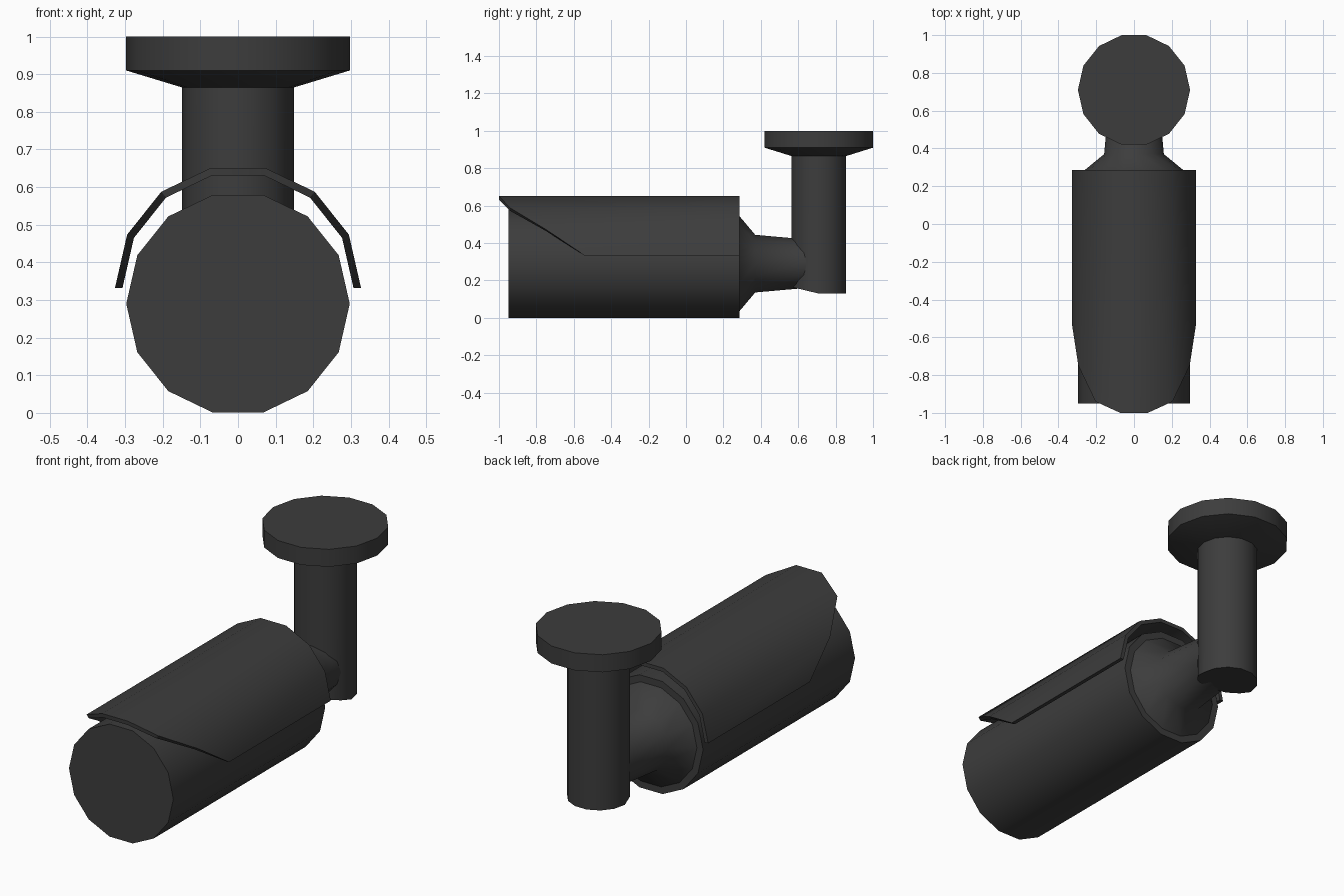
import bpy, bmesh, math

if "Cube" in bpy.data.objects:
    bpy.data.objects.remove(bpy.data.objects["Cube"])

SIDES = 14
STEP = 2 * math.pi / SIDES

grey = bpy.data.materials.new("dark grey")
grey.diffuse_color = (0.046, 0.046, 0.046, 1)
grey.use_nodes = True
grey.node_tree.nodes["Principled BSDF"].inputs["Base Color"].default_value = grey.diffuse_color


def finish(bm, name, angle=30):
    bmesh.ops.recalc_face_normals(bm, faces=bm.faces)
    mesh = bpy.data.meshes.new(name)
    bm.to_mesh(mesh)
    bm.free()
    mesh.materials.append(grey)
    ob = bpy.data.objects.new(name, mesh)
    bpy.context.collection.objects.link(ob)
    bpy.ops.object.select_all(action='DESELECT')
    ob.select_set(True)
    bpy.context.view_layer.objects.active = ob
    bpy.ops.object.shade_smooth_by_angle(angle=math.radians(angle))
    return ob


def bridge(bm, a, b, closed=True):
    n = len(a)
    for i in range(n if closed else n - 1):
        j = (i + 1) % n
        bm.faces.new((a[i], a[j], b[j], b[i]))


def lathe(name, profile, place, angle=30):
    """Capped 14-sided solid from (radius, distance along axis) pairs."""
    bm = bmesh.new()
    rings = [[bm.verts.new(place(r * math.cos(i * STEP), r * math.sin(i * STEP), d))
              for i in range(SIDES)] for r, d in profile]
    for a, b in zip(rings, rings[1:]):
        bridge(bm, a, b)
    bm.faces.new(rings[0])
    bm.faces.new(rings[-1])
    return finish(bm, name, angle)


def along_y(u, v, d):
    return (u, d, 0.29 + v)


def along_z(u, v, d):
    return (u, 0.71 + v, d)


# Camera housing and tapered neck
lathe("camera_body", [(0.297, -0.95), (0.297, 0.285)], along_y)
lathe("neck", [(0.264, 0.283), (0.158, 0.37), (0.137, 0.6), (0.134, 0.66)], along_y, 50)

# Ceiling flange with sloped underside
lathe("ceiling_flange", [(0.149, 0.865), (0.297, 0.91), (0.297, 1.0)], along_z)

# Post, with its bottom sloping up towards the neck
def post_place(u, v, d):
    lift = max(0, -v) * 0.24 if d < 0.5 else 0
    return (u, 0.71 + v, d + lift)

lathe("mount_post", [(0.149, 0.13), (0.149, 0.87)], post_place)

# Sun shade: half tube with a swept-back front edge
front = [-0.54, -0.75, -0.94, -1.0]
front += front[::-1]
bm = bmesh.new()


def shade_row(r, ys):
    return [bm.verts.new((r * math.cos(i * STEP), y, 0.332 + r * math.sin(i * STEP)))
            for i, y in enumerate(ys)]


loops = [shade_row(0.327, front), shade_row(0.327, [0.287] * 8),
         shade_row(0.307, [0.287] * 8), shade_row(0.307, front)]
for k in range(4):
    bridge(bm, loops[k], loops[(k + 1) % 4], closed=False)
for end in (0, -1):
    bm.faces.new([row[end] for row in loops])
finish(bm, "sun_shade")
